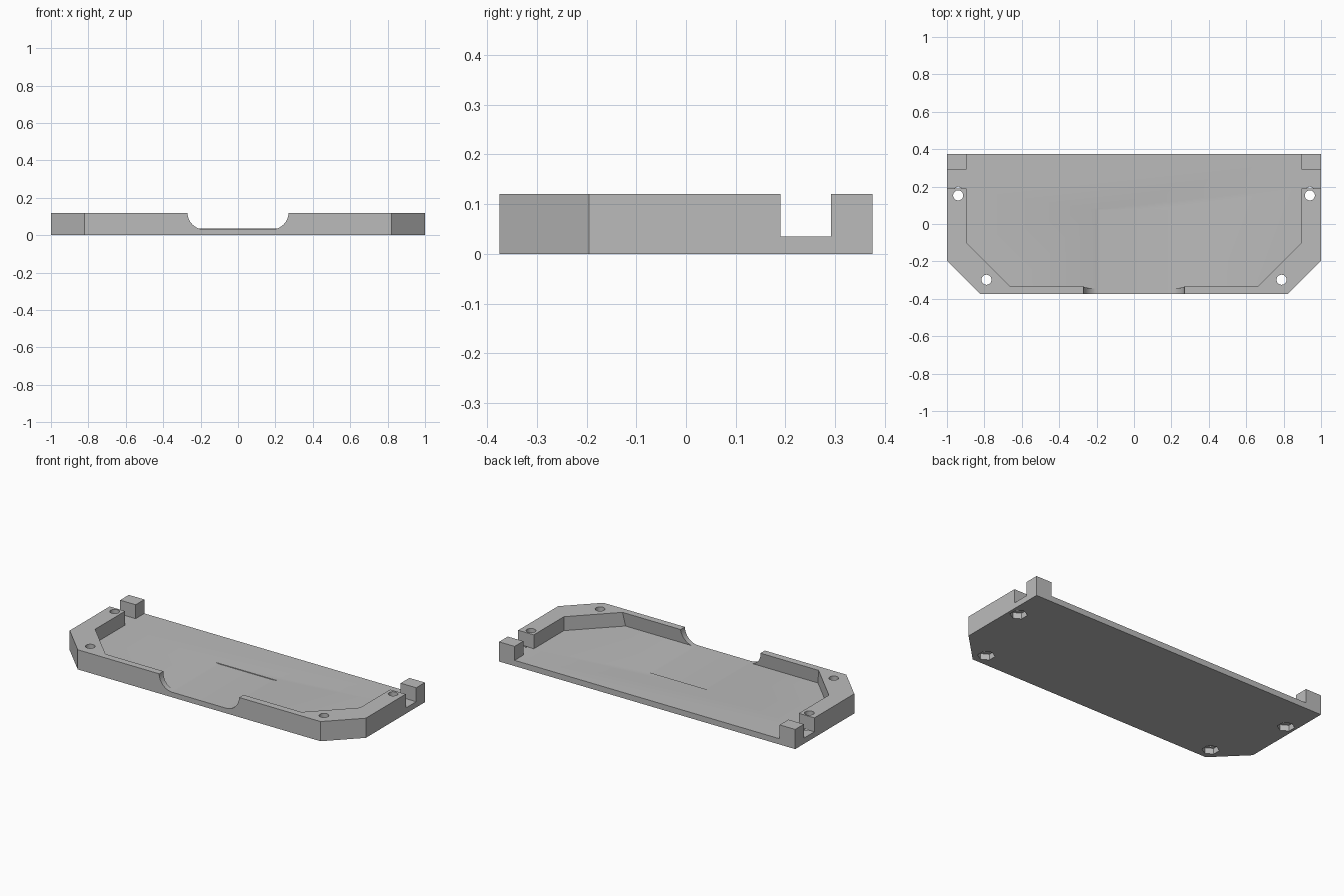
import bpy, bmesh, math

if "Cube" in bpy.data.objects:
    bpy.data.objects.remove(bpy.data.objects["Cube"])

grey = bpy.data.materials.new("plain grey")
grey.diffuse_color = (0.5, 0.5, 0.5, 1)
grey.use_nodes = True
grey.node_tree.nodes["Principled BSDF"].inputs["Base Color"].default_value = grey.diffuse_color


def loft(name, start, end):
    """Closed solid between two matching loops of 3D points."""
    bm = bmesh.new()
    a = [bm.verts.new(p) for p in start]
    b = [bm.verts.new(p) for p in end]
    n = len(a)
    bm.faces.new(a)
    bm.faces.new(b)
    for i in range(n):
        j = (i + 1) % n
        bm.faces.new((a[i], a[j], b[j], b[i]))
    bmesh.ops.recalc_face_normals(bm, faces=bm.faces)
    mesh = bpy.data.meshes.new(name)
    bm.to_mesh(mesh)
    bm.free()
    mesh.materials.append(grey)
    obj = bpy.data.objects.new(name, mesh)
    bpy.context.collection.objects.link(obj)
    return obj


def at_z(points, z):
    return [(x, y, z) for x, y in points]


def mirrored(points):
    return points + [(-x, y) for x, y in reversed(points)]


def circle(x, y, r, n, turn=0.0):
    return [(x + r * math.cos(turn + math.tau * i / n),
             y + r * math.sin(turn + math.tau * i / n)) for i in range(n)]


# Tray body with two chamfered front corners
outline = mirrored([(1, 0.375), (1, -0.195), (0.82, -0.375)])
tray = loft("tray", at_z(outline, 0), at_z(outline, 0.12))
cutters = []


# Pocket open at the back, its front wall leaning slightly outward at the floor
def pocket(front):
    return mirrored([(0.895, 0.5), (0.895, -0.1), (0.795 - abs(front) + 0.2, front)])


cutters.append(loft("pocket_cutter", at_z(pocket(-0.345), 0.035),
                    at_z(pocket(-0.322), 0.2)))

# Round-cornered opening through the front wall, shaving the floor behind it
arc = [(0.27, 0.2)]
for i in range(17):
    t = math.pi / 2 * i / 16
    arc.append((0.18 + 0.09 * math.cos(t), 0.121 - 0.09 * math.sin(t)))
profile = mirrored(arc)
cutters.append(loft("front_opening_cutter", [(x, -0.5, z) for x, z in profile],
                    [(x, 0.077, z) for x, z in profile]))

for side in (-1, 1):
    # Slot across each side wall
    xs = sorted((side * 0.85, side * 1.1))
    slot = [(xs[0], 0.19), (xs[1], 0.19), (xs[1], 0.291), (xs[0], 0.291)]
    cutters.append(loft("slot_cutter", at_z(slot, 0.035), at_z(slot, 0.2)))
    # Screw holes with hexagonal nut recesses underneath
    for x, y in ((0.94, 0.153), (0.789, -0.298)):
        hole = circle(side * x, y, 0.027, 32)
        cutters.append(loft("hole_cutter", at_z(hole, -0.1), at_z(hole, 0.2)))
        nut = circle(side * x, y, 0.048, 6, math.pi / 6)
        cutters.append(loft("nut_cutter", at_z(nut, -0.1), at_z(nut, 0.035)))

# Cut everything out of the tray
for cutter in cutters:
    mod = tray.modifiers.new(cutter.name, 'BOOLEAN')
    mod.operation = 'DIFFERENCE'
    mod.solver = 'EXACT'
    mod.object = cutter
    cutter.hide_render = True

bpy.context.view_layer.update()
result = bpy.data.meshes.new_from_object(
    tray.evaluated_get(bpy.context.evaluated_depsgraph_get()))
tray.modifiers.clear()
tray.data = result
for cutter in cutters:
    bpy.data.objects.remove(cutter)

# Smooth the round cuts, keep the edges crisp
bpy.ops.object.select_all(action='DESELECT')
bpy.context.view_layer.objects.active = tray
tray.select_set(True)
bpy.ops.object.shade_smooth_by_angle(angle=math.radians(25))
